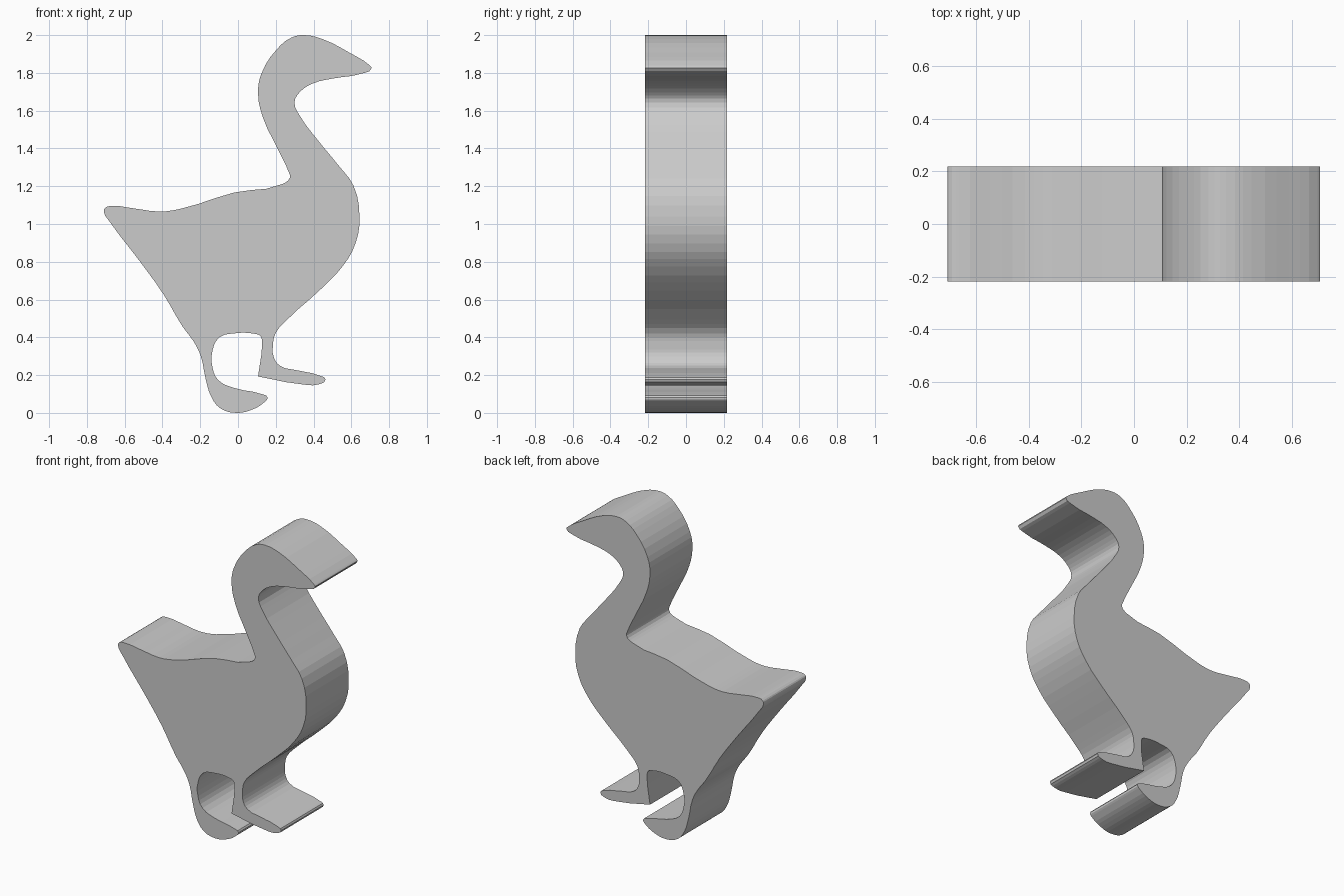
import bpy, bmesh
from math import pi

# Side profile (x, z) of the bird, clockwise from the beak tip
PROFILE = [
    # beak underside, throat, breast
    (.707, 1.825), (.653, 1.796), (.5, 1.77), (.394, 1.743), (.325, 1.696), (.299, 1.643),
    (.33, 1.569), (.42, 1.447), (.537, 1.304), (.611, 1.204), (.643, 1.04), (.622, .897),
    (.553, .775), (.431, .648), (.262, .495), (.198, .42),
    # front leg and foot
    (.185, .357), (.188, .299), (.22, .251), (.315, .225), (.431, .198), (.463, .177),
    (.426, .151), (.341, .151), (.106, .193), (.127, .378), (.119, .407), (.093, .418),
    # rear leg and foot
    (-.019, .421), (-.098, .4), (-.135, .33), (-.135, .24), (-.103, .172), (-.013, .13),
    (.124, .1), (.156, .082), (.135, .053), (.071, .016), (-.008, 0), (-.093, .024),
    (-.14, .082), (-.172, .183), (-.198, .304), (-.235, .378),
    # belly, tail, back
    (-.294, .458), (-.394, .627), (-.521, .804), (-.68, 1.013), (-.709, 1.061),
    (-.704, 1.085), (-.664, 1.095), (-.548, 1.082), (-.415, 1.066), (-.31, 1.079),
    (-.019, 1.167), (.235, 1.212), (.275, 1.246), (.267, 1.278),
    # nape and crown
    (.209, 1.4), (.13, 1.569), (.106, 1.696), (.124, 1.796), (.204, 1.923), (.283, 1.987),
    (.35, 2.0), (.447, 1.979), (.59, 1.907), (.696, 1.841),
]
CORNERS = {(.106, .193)}  # sharp heel of the front foot
HALF_DEPTH = .218

# Smooth closed outline, filled and extruded
curve = bpy.data.curves.new("bird_profile", 'CURVE')
curve.dimensions = '2D'
curve.fill_mode = 'BOTH'
curve.extrude = HALF_DEPTH
curve.resolution_u = 3
spline = curve.splines.new('BEZIER')
spline.bezier_points.add(len(PROFILE) - 1)
spline.use_cyclic_u = True
for bp, (x, z) in zip(spline.bezier_points, PROFILE):
    bp.co = (x, z, 0)
    bp.handle_left_type = bp.handle_right_type = 'VECTOR' if (x, z) in CORNERS else 'AUTO'

bird = bpy.data.objects.new("bird_body", curve)
bird.rotation_euler.x = pi / 2
bpy.context.collection.objects.link(bird)

# Convert to one closed, flat-shaded mesh
bpy.context.view_layer.objects.active = bird
bird.select_set(True)
bpy.ops.object.convert(target='MESH')
bpy.ops.object.transform_apply(location=False, rotation=True, scale=False)
bm = bmesh.new()
bm.from_mesh(bird.data)
bmesh.ops.remove_doubles(bm, verts=bm.verts, dist=.0005)
bmesh.ops.recalc_face_normals(bm, faces=bm.faces)
for f in bm.faces:
    f.smooth = False
bm.to_mesh(bird.data)
bm.free()
